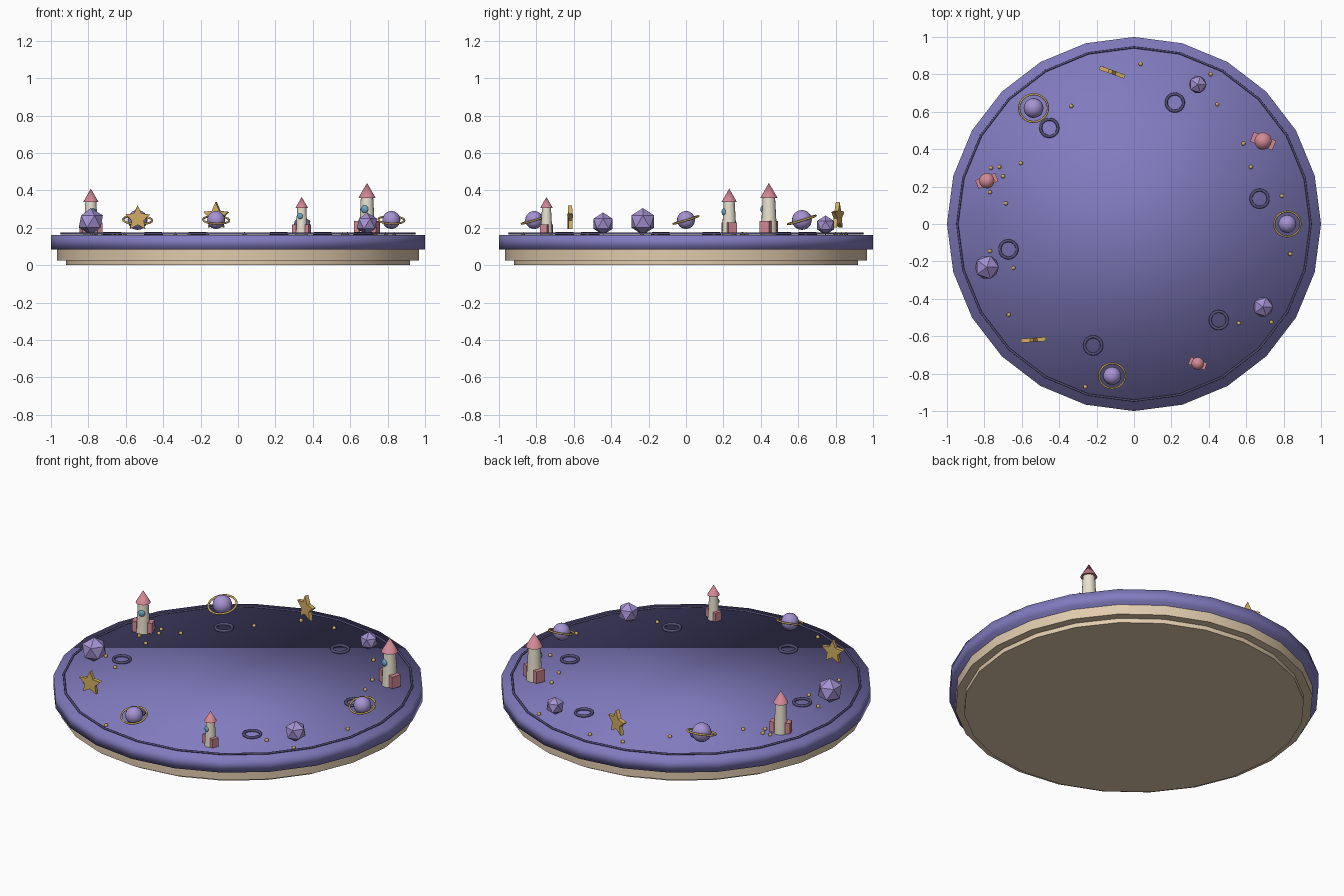
import bpy, bmesh
from math import pi, sin, cos, radians
from mathutils import Matrix, Vector

if "Cube" in bpy.data.objects:
    bpy.data.objects.remove(bpy.data.objects["Cube"])

TOP = 0.162  # height of the board surface


def mat(name, rgb):
    m = bpy.data.materials.new(name)
    m.diffuse_color = (*rgb, 1)
    m.use_nodes = True
    m.node_tree.nodes["Principled BSDF"].inputs["Base Color"].default_value = m.diffuse_color
    return m


PURPLE = mat("violet", (0.22, 0.20, 0.52))
DARK = mat("dark_violet", (0.09, 0.08, 0.19))
CREAM = mat("cream", (0.75, 0.60, 0.42))
IVORY = mat("ivory", (0.82, 0.76, 0.62))
PINK = mat("pink", (0.65, 0.25, 0.30))
BLUE = mat("blue", (0.13, 0.38, 0.58))
GOLD = mat("gold", (0.66, 0.43, 0.13))
LILAC = mat("lilac", (0.38, 0.29, 0.65))


def finish(name, material, angle=None):
    o = bpy.context.object
    o.name = name
    o.data.materials.append(material)
    if angle:
        bpy.ops.object.shade_smooth_by_angle(angle=radians(angle))
    return o


def cone(name, material, r1, r2, z0, z1, xy=(0, 0), n=24, angle=40):
    bpy.ops.mesh.primitive_cone_add(vertices=n, radius1=r1, radius2=r2, depth=z1 - z0,
                                    location=(*xy, (z0 + z1) / 2))
    return finish(name, material, angle)


def ball(name, material, r, loc, seg=20, rings=12):
    bpy.ops.mesh.primitive_uv_sphere_add(segments=seg, ring_count=rings, radius=r, location=loc)
    o = finish(name, material)
    bpy.ops.object.shade_smooth()
    return o


def torus(name, material, R, r, loc, rot=(0, 0, 0), n=24, m=8):
    bpy.ops.mesh.primitive_torus_add(major_segments=n, minor_segments=m, major_radius=R,
                                     minor_radius=r, location=loc, rotation=rot)
    o = finish(name, material)
    bpy.ops.object.shade_smooth()
    return o


def rocket(x, y, s, turn):
    def place(px, py, pz):
        return Vector((x, y, TOP)) + Matrix.Rotation(turn, 3, 'Z') @ Vector((px, py, pz)) * s
    cone("rocket_body", IVORY, 0.044 * s, 0.033 * s, TOP, TOP + 0.2 * s, (x, y), 16)
    cone("rocket_nose", PINK, 0.046 * s, 0, TOP + 0.198 * s, TOP + 0.278 * s, (x, y), 16, 60)
    w = ball("rocket_window", BLUE, 0.021 * s, place(0, -0.034, 0.138), 12, 8)
    w.scale, w.rotation_euler.z = (1, 0.6, 1), turn
    for side in (-1, 1):
        bpy.ops.mesh.primitive_cube_add(size=1, location=place(side * 0.049, 0, 0.04),
                                        rotation=(0, 0, turn))
        bpy.context.object.scale = (0.03 * s, 0.055 * s, 0.07 * s)
        finish("rocket_fin", PINK)


def planet(x, y, r):
    ball("planet", LILAC, r, (x, y, TOP + 0.08))
    torus("planet_ring", GOLD, r * 1.46, r * 0.11, (x, y, TOP + 0.08), (radians(17), radians(2), 0))


def crystal(x, y, r):
    bpy.ops.mesh.primitive_ico_sphere_add(subdivisions=1, radius=r, location=(x, y, TOP + r))
    finish("crystal", LILAC)


def star(x, y, z, r, turn):
    bm = bmesh.new()
    pts = []
    for k in range(10):
        q = r if k % 2 == 0 else r * 0.48
        pts.append(bm.verts.new((q * sin(k * pi / 5), 0.011, q * cos(k * pi / 5))))
    face = bm.faces.new(pts)
    out = bmesh.ops.extrude_face_region(bm, geom=[face])
    bmesh.ops.translate(bm, vec=(0, -0.022, 0),
                        verts=[v for v in out["geom"] if isinstance(v, bmesh.types.BMVert)])
    bmesh.ops.recalc_face_normals(bm, faces=bm.faces)
    me = bpy.data.meshes.new("star")
    bm.to_mesh(me)
    bm.free()
    o = bpy.data.objects.new("star", me)
    me.materials.append(GOLD)
    o.location, o.rotation_euler.z = (x, y, z), turn
    bpy.context.collection.objects.link(o)


# stepped base and board
cone("base_foot", CREAM, 0.92, 0.92, 0, 0.03)
cone("base_plate", CREAM, 0.967, 0.967, 0.026, 0.09)
cone("board", PURPLE, 1, 1, 0.085, TOP, angle=180)
torus("rim_line", DARK, 0.945, 0.006, (0, 0, TOP + 0.008))

# crater rings
for k in range(6):
    a = radians(11.4 + 60 * k)
    torus("crater", DARK, 0.046, 0.008, (0.685 * cos(a), 0.685 * sin(a), TOP + 0.007))

# eleven ornaments around the edge: planet, rocket, crystal, star
args = [(0.048,), (1, radians(-22)), (0.052,), (0.262, 0.075, radians(-20)),
        (0.053,), (0.89, radians(20)), (0.072,), (0.25, 0.07, radians(4)),
        (0.048,), (0.73, radians(-20)), (0.06,)]
for i, extra in enumerate(args):
    a = 2 * pi * i / 11
    (planet, rocket, crystal, star)[i % 4](0.82 * cos(a), 0.82 * sin(a), *extra)

# scattered gold studs
for x, y in [(0.035, 0.855), (0.41, 0.80), (0.445, 0.64), (0.585, 0.43), (0.625, 0.305),
             (0.79, 0.15), (0.835, -0.16), (0.735, -0.525), (0.56, -0.53), (-0.26, -0.87),
             (-0.67, -0.485), (-0.645, -0.235), (-0.77, -0.145), (-0.685, 0.11), (-0.77, 0.17),
             (-0.70, 0.255), (-0.72, 0.305), (-0.765, 0.30), (-0.605, 0.325), (-0.335, 0.63),
             (-0.165, 0.83)]:
    ball("stud", GOLD, 0.011, (x, y, TOP + 0.004), 10, 6)
